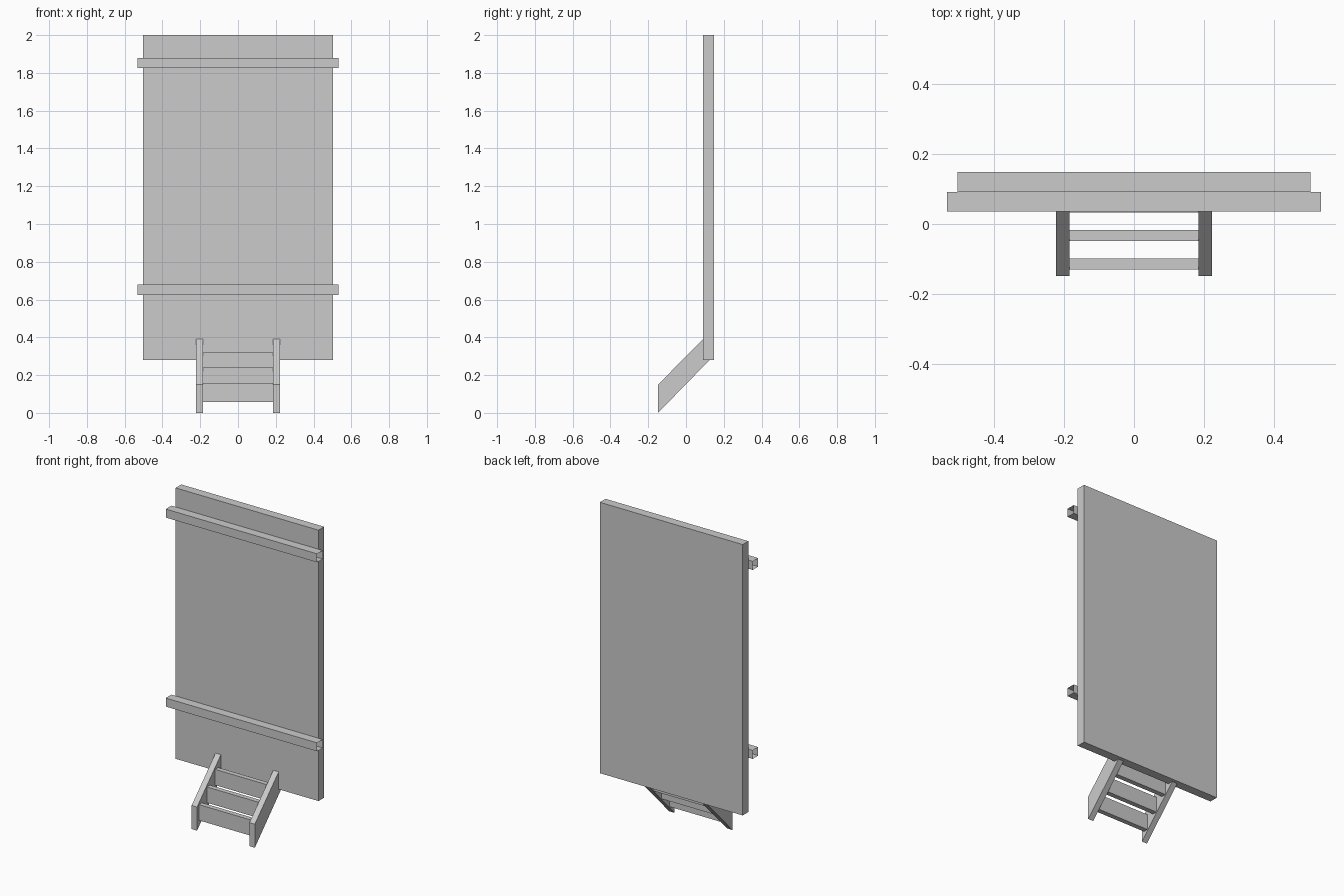
import bpy
import bmesh

cube = bpy.data.objects.get("Cube")
if cube:
    bpy.data.objects.remove(cube, do_unlink=True)

# Single plain grey finish
GREY = (0.6, 0.6, 0.6, 1.0)
mat = bpy.data.materials.new("plain_grey")
mat.use_nodes = True
mat.diffuse_color = GREY
for node in mat.node_tree.nodes:
    if node.type == 'BSDF_PRINCIPLED':
        node.inputs["Base Color"].default_value = GREY


def extrude_x(name, profile, x0, x1, capped=True):
    """Sweep a (y, z) profile from x0 to x1, with or without end faces."""
    bm = bmesh.new()
    a = [bm.verts.new((x0, y, z)) for y, z in profile]
    b = [bm.verts.new((x1, y, z)) for y, z in profile]
    n = len(profile)
    for i in range(n):
        j = (i + 1) % n
        bm.faces.new((a[i], a[j], b[j], b[i]))
    if capped:
        bm.faces.new(a[::-1])
        bm.faces.new(b)
    bmesh.ops.recalc_face_normals(bm, faces=bm.faces)
    mesh = bpy.data.meshes.new(name)
    bm.to_mesh(mesh)
    bm.free()
    mesh.materials.append(mat)
    obj = bpy.data.objects.new(name, mesh)
    bpy.context.collection.objects.link(obj)
    return obj


def rect(y0, y1, z0, z1):
    return [(y0, z0), (y1, z0), (y1, z1), (y0, z1)]


FRONT, BACK = 0.091, 0.148

# Door panel
extrude_x("door_panel", rect(FRONT, BACK, 0.28, 2.0), -0.502, 0.502)

# Hollow, open-ended cross rails on the front of the panel
for name, z in (("lower_rail", 0.625), ("upper_rail", 1.825)):
    extrude_x(name, rect(0.035, FRONT, z, z + 0.054), -0.532, 0.532, capped=False)

# Sloping stair stringers, running into the panel
slope = [(-0.148, 0.0), (0.125, 0.28), (0.125, 0.425), (-0.148, 0.15)]
for name, side in (("left_stringer", 1), ("right_stringer", -1)):
    extrude_x(name, slope, side * 0.184, side * 0.222)

# Three upright step boards
for i in range(3):
    y, z = -0.129 + 0.081 * i, 0.058 + 0.081 * i
    extrude_x(f"step_{i + 1}", rect(y, y + 0.031, z, z + 0.1), -0.184, 0.184)
